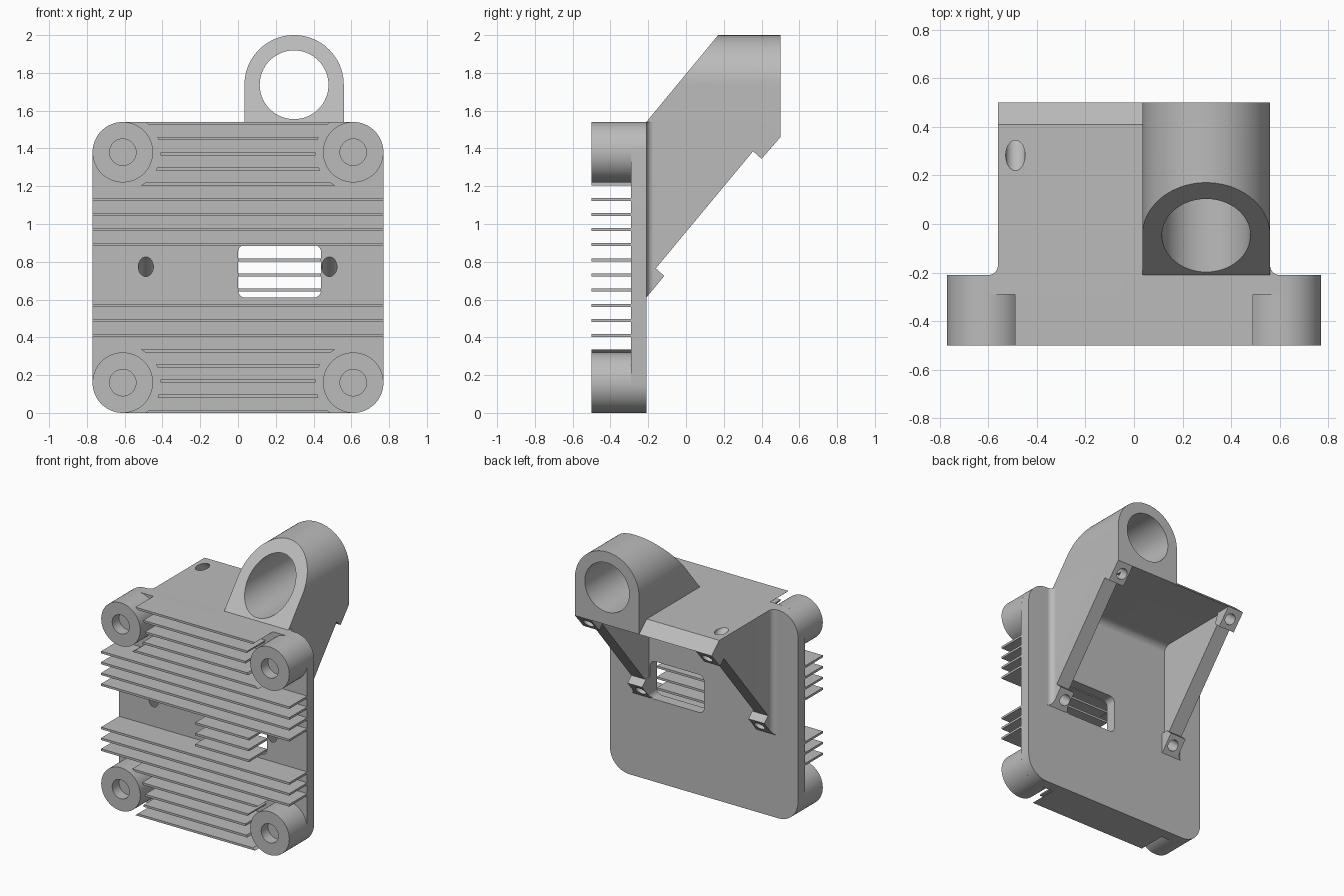
import bpy, bmesh, math
from mathutils import Vector

if "Cube" in bpy.data.objects:
    bpy.data.objects.remove(bpy.data.objects["Cube"], do_unlink=True)

grey = bpy.data.materials.new("plain grey")
grey.use_nodes = True
grey.diffuse_color = (0.5, 0.5, 0.5, 1)
grey.node_tree.nodes["Principled BSDF"].inputs["Base Color"].default_value = (0.5, 0.5, 0.5, 1)


def prism(name, axis, pts, lo, hi):
    """Extrude a 2D profile along an axis; the profile uses the other two axes in order."""
    place = {"x": lambda a, b, t: (t, a, b),
             "y": lambda a, b, t: (a, t, b),
             "z": lambda a, b, t: (a, b, t)}[axis]
    bm = bmesh.new()
    face = bm.faces.new([bm.verts.new(place(a, b, lo)) for a, b in pts])
    ext = bmesh.ops.extrude_face_region(bm, geom=[face])["geom"]
    moved = [v for v in ext if isinstance(v, bmesh.types.BMVert)]
    bmesh.ops.translate(bm, verts=moved, vec=Vector(place(0, 0, hi - lo)))
    bmesh.ops.recalc_face_normals(bm, faces=bm.faces)
    mesh = bpy.data.meshes.new(name)
    bm.to_mesh(mesh)
    bm.free()
    mesh.materials.append(grey)
    ob = bpy.data.objects.new(name, mesh)
    bpy.context.collection.objects.link(ob)
    return ob


def arc(cx, cy, r, start, end, n=12):
    angles = [math.radians(start + (end - start) * i / n) for i in range(n + 1)]
    return [(cx + r * math.cos(a), cy + r * math.sin(a)) for a in angles]


def circle(cx, cy, r, n=64):
    return arc(cx, cy, r, 0, 360, n)[:-1]


def rounded_rect(x0, x1, z0, z1, r):
    return (arc(x1 - r, z1 - r, r, 0, 90) + arc(x0 + r, z1 - r, r, 90, 180)
            + arc(x0 + r, z0 + r, r, 180, 270) + arc(x1 - r, z0 + r, r, 270, 360))


def combine(ob, tool, operation="DIFFERENCE", keep=False):
    mod = ob.modifiers.new("cut", "BOOLEAN")
    mod.operation = operation
    mod.solver = "EXACT"
    mod.object = tool
    bpy.context.view_layer.objects.active = ob
    bpy.ops.object.modifier_apply(modifier=mod.name)
    if not keep:
        bpy.data.objects.remove(tool, do_unlink=True)


W, H, R = 0.77, 1.54, 0.16          # half width, height and corner radius of the plate
FRONT, FACE, BACK = -0.5, -0.29, -0.21
BX, BZ = W - R, (R, H - R)          # boss centres
parts = []

# Back plate with rounded corners
plate = prism("back_plate", "y", rounded_rect(-W, W, 0, H, R), FACE, BACK)
parts.append(plate)

# Corner bosses with blind holes
for side, x in (("left", BX), ("right", -BX)):
    for level, z in zip(("lower", "upper"), BZ):
        boss = prism(f"{level}_{side}_boss", "y", circle(x, z, R), FRONT, FACE + 0.005)
        combine(boss, prism("drill", "y", circle(x, z, 0.07), FRONT - 0.1, FRONT + 0.08))
        parts.append(boss)


# Cooling fins, trimmed clear of the bosses; short ones bridge the window
def fin_half_width(z):
    dz = min(abs(z - b) for b in BZ)
    return BX - math.sqrt(0.04 - dz * dz) if dz < 0.2 else W


for k in range(20):
    z0 = k * (H - 0.016) / 19
    z1 = z0 + 0.016
    a, b = fin_half_width(z0), fin_half_width(z1)
    outline = [(-a, z0), (a, z0), (b, z1), (-b, z1)]
    if k in (8, 9, 10):
        outline = [(0, z0), (0.44, z0), (0.44, z1), (0, z1)]
    parts.append(prism(f"fin_{k + 1}", "y", outline, FRONT, FACE + 0.003))

# Slanted bracket: side profile, trimmed to a plan with filleted feet
side_profile = [(-0.25, 0.562), (-0.115, 0.725), (-0.16, 0.765), (0.355, 1.385),
                (0.4, 1.345), (0.5, 1.46), (0.41, H), (-0.25, H)]
bracket = prism("slanted_bracket", "x", side_profile, -0.65, 0.65)
plan = ([(-0.6, -0.24)] + arc(-0.6, -0.17, 0.04, 270, 360) + [(-0.56, 0.6), (0.56, 0.6)]
        + arc(0.6, -0.17, 0.04, 180, 270) + [(0.6, -0.24)])
combine(bracket, prism("plan", "z", plan, 0.3, 1.8), "INTERSECT")

# Hollow under the top sheet, between the two side walls
hollow = [(-0.215, 0.3)] + arc(-0.155, 1.4, 0.06, 180, 90) + [(0.7, 1.46), (0.7, 0.3)]
combine(bracket, prism("hollow", "x", hollow, -0.45, 0.45))

# Screw pads at the wall ends, a little wider than the walls
lower_pad = [(-0.25, 0.562), (-0.115, 0.725), (-0.16, 0.765), (-0.25, 0.765)]
upper_pad = [(0.355, 1.385), (0.4, 1.345), (0.5, 1.46), (0.45, 1.5), (0.4, 1.5)]
for x0, x1 in ((-0.56, -0.43), (0.43, 0.56)):
    for pad in (lower_pad, upper_pad):
        combine(bracket, prism("pad", "x", pad, x0, x1), "UNION")
parts.append(bracket)

# Ring holder with a slanted front face
ring_outline = [(0.56, 1.46)] + arc(0.297, 1.737, 0.263, 0, 180, 40) + [(0.034, 1.46)]
ring = prism("ring_holder", "y", ring_outline, -0.3, 0.5)
slant = [(BACK, 1.3), (BACK, H), (0.21, 2.048), (0.7, 2.048), (0.7, 1.3)]
combine(ring, prism("slant", "x", slant, -0.1, 0.8), "INTERSECT")
combine(ring, prism("bore", "y", circle(0.297, 1.737, 0.182), -0.6, 0.8))
parts.append(ring)

# Window through the plate and the foot of the bracket
window = prism("window", "y", rounded_rect(0, 0.44, 0.61, 0.89, 0.04), -0.6, -0.08)
combine(plate, window, keep=True)
combine(bracket, window)

# Screw holes square to the slanted pads
for x in (-0.488, 0.484):
    for y, z, targets in ((-0.165, 0.67, (plate, bracket)), (0.45, 1.4, (bracket, ring))):
        bpy.ops.mesh.primitive_cylinder_add(vertices=32, radius=0.04, depth=0.6, location=(x, y, z),
                                            rotation=(math.radians(50.2), 0, 0))
        drill = bpy.context.object
        for target in targets:
            if not (target is ring and x < 0):
                combine(target, drill, keep=True)
        bpy.data.objects.remove(drill, do_unlink=True)

# Smooth the curved faces, keep hard edges
bpy.ops.object.select_all(action="DESELECT")
for ob in parts:
    ob.data.materials.clear()
    ob.data.materials.append(grey)
    ob.select_set(True)
bpy.context.view_layer.objects.active = plate
bpy.ops.object.shade_smooth_by_angle(angle=math.radians(30))
